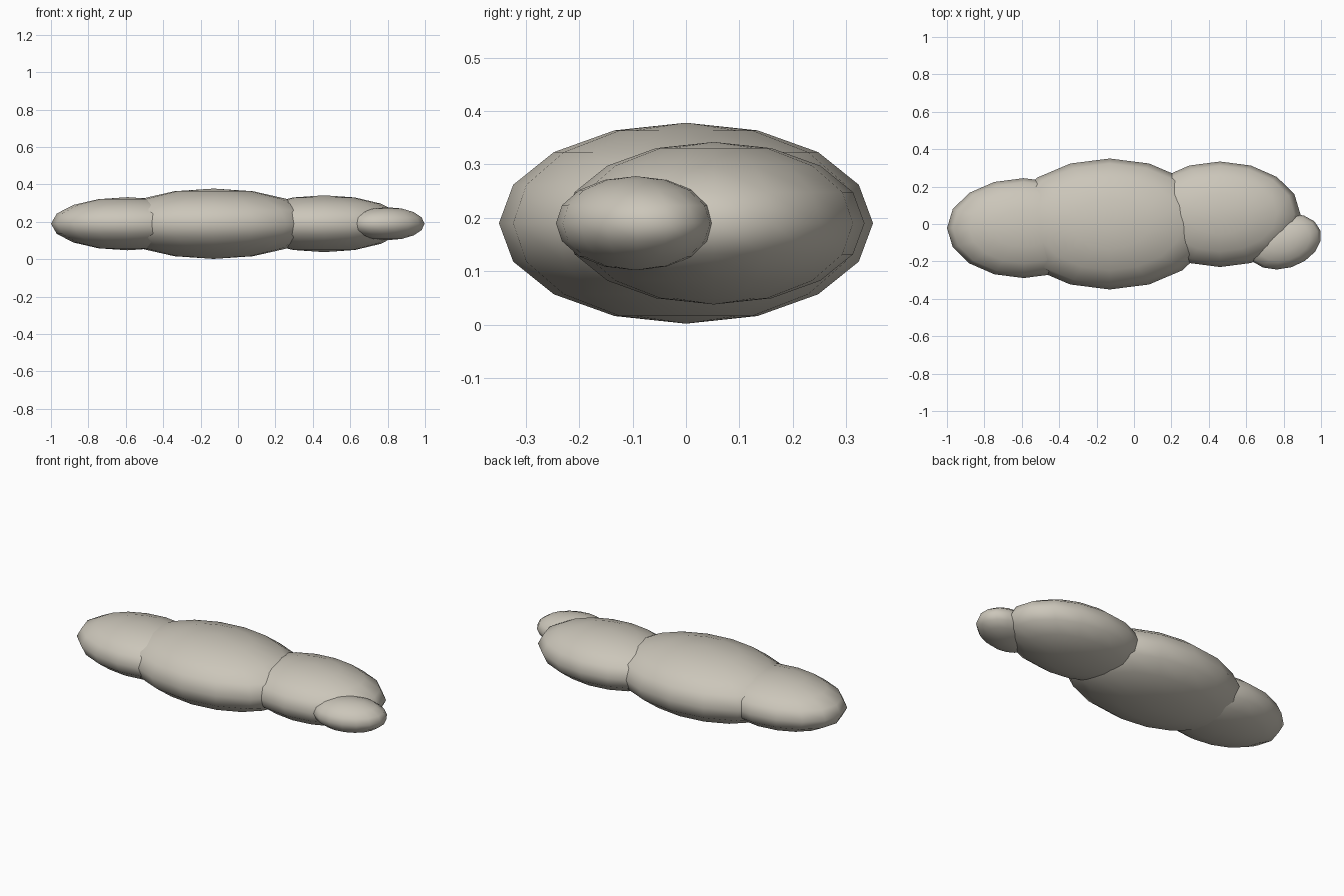
import bpy
from math import radians

default = bpy.data.objects.get("Cube")
if default:
    bpy.data.objects.remove(default, do_unlink=True)

# Single pale stone colour
stone = bpy.data.materials.new("pale_warm_grey")
stone.use_nodes = True
colour = (0.60, 0.565, 0.49, 1)
stone.diffuse_color = colour
bsdf = stone.node_tree.nodes["Principled BSDF"]
bsdf.inputs["Base Color"].default_value = colour
bsdf.inputs["Roughness"].default_value = 0.9

MID = 0.19  # shared height of all lobe centres


def lobe(name, x, y, radii, turn=0):
    """Smooth, flattened sphere, optionally turned about z."""
    bpy.ops.mesh.primitive_uv_sphere_add(segments=16, ring_count=8, radius=1,
                                         location=(x, y, MID))
    ob = bpy.context.object
    ob.name = name
    ob.scale = radii
    ob.rotation_euler.z = radians(turn)
    ob.data.materials.append(stone)
    bpy.ops.object.transform_apply(location=False, rotation=False, scale=True)
    bpy.ops.object.shade_smooth()
    return ob


# Overlapping lobes, from the right end to the left end
lobe("right_lobe", -0.59, -0.022, (0.41, 0.267, 0.142))
lobe("main_lobe", -0.13, 0, (0.55, 0.35, 0.188))
lobe("left_lobe", 0.46, 0.052, (0.43, 0.282, 0.152))
lobe("small_left_lobe", 0.80, -0.094, (0.205, 0.143, 0.088), 17)
